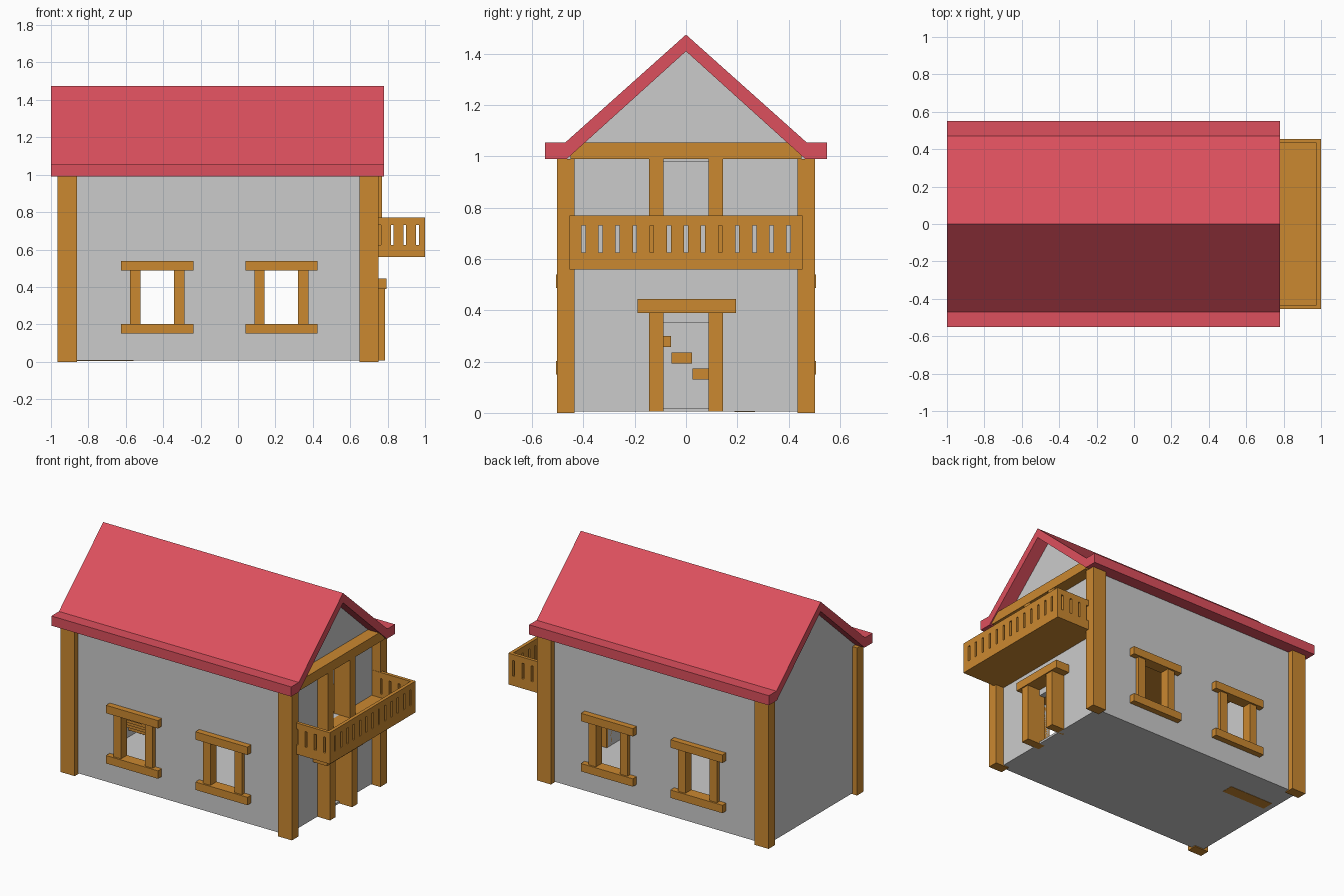
import bpy, bmesh
from mathutils import Vector

if "Cube" in bpy.data.objects:
    bpy.data.objects.remove(bpy.data.objects["Cube"])


def material(name, color):
    m = bpy.data.materials.new(name)
    m.diffuse_color = color
    m.use_nodes = True
    m.node_tree.nodes["Principled BSDF"].inputs["Base Color"].default_value = m.diffuse_color
    return m


WOOD = material("wood", (0.60, 0.25, 0.03, 1))
RED = material("roof_red", (0.72, 0.08, 0.11, 1))


def finish(name, bm, mat=None):
    bmesh.ops.recalc_face_normals(bm, faces=bm.faces)
    me = bpy.data.meshes.new(name)
    bm.to_mesh(me)
    bm.free()
    ob = bpy.data.objects.new(name, me)
    bpy.context.collection.objects.link(ob)
    if mat:
        me.materials.append(mat)
    return ob


def boxes(name, ranges, mat=None):
    """One object from (x0, x1, y0, y1, z0, z1) boxes."""
    bm = bmesh.new()
    for x0, x1, y0, y1, z0, z1 in ranges:
        vs = bmesh.ops.create_cube(bm, size=1)["verts"]
        for v in vs:
            v.co = Vector((x0 + (v.co.x + .5) * (x1 - x0),
                           y0 + (v.co.y + .5) * (y1 - y0),
                           z0 + (v.co.z + .5) * (z1 - z0)))
    return finish(name, bm, mat)


def prism(name, profile, x0, x1, mat=None):
    """Extrude a (y, z) profile along x."""
    bm = bmesh.new()
    f = bm.faces.new([bm.verts.new((x0, y, z)) for y, z in profile])
    ext = bmesh.ops.extrude_face_region(bm, geom=[f])["geom"]
    for v in ext:
        if isinstance(v, bmesh.types.BMVert):
            v.co.x = x1
    return finish(name, bm, mat)


def cut(ob, cutter):
    cutter.hide_render = True
    mod = ob.modifiers.new("cut", 'BOOLEAN')
    mod.operation = 'DIFFERENCE'
    mod.solver = 'EXACT'
    mod.object = cutter
    bpy.context.view_layer.objects.active = ob
    bpy.ops.object.modifier_apply(modifier=mod.name)
    bpy.data.objects.remove(cutter)


def house_profile(w, z0, eave, peak):
    return [(-w, z0), (w, z0), (w, eave), (0, peak), (-w, eave)]


# Hollow house shell with window and door openings
XL, XR, YW = -.93, .69, .467
WINDOWS = (-.432, .232)
walls = prism("walls", house_profile(YW, .006, 1.0, 1.42), XL, XR)
cut(walls, prism("room", house_profile(.43, .02, .98, 1.37), XL + .04, XR - .04))
for cx in WINDOWS:
    cut(walls, boxes("window_hole", [(cx - .1, cx + .1, -.6, .6, .19, .50)]))
cut(walls, boxes("door_hole", [(.6, .8, -.1, .1, .02, .35)]))
cut(walls, boxes("balcony_door_hole", [(.6, .8, -.1, .1, .60, .98)]))

# Roof with flat eaves
half = [(.465, .99), (.55, .99), (.55, 1.055), (.47, 1.055)]
roof = half + [(0, 1.475)] + [(-y, z) for y, z in reversed(half)] + [(0, 1.41)]
prism("roof", roof, -1, .78, RED)

# Corner posts
for xn, x0, x1 in (("left", -.965, -.86), ("right", .65, .752)):
    for yn, y0, y1 in (("front", -.503, -.435), ("back", .435, .503)):
        boxes(f"{yn}_{xn}_post", [(x0, x1, y0, y1, 0, .99)], WOOD)

# Window frames on both long sides
for side, s in (("front", -1), ("back", 1)):
    def span(a, b):
        return min(s * a, s * b), max(s * a, s * b)
    for i, cx in enumerate(WINDOWS):
        parts = []
        for z0 in (.15, .487):
            parts.append((cx - .193, cx + .193, *span(.43, .507), z0, z0 + .053))
        for u in (-1, 1):
            xs = sorted((cx + u * .09, cx + u * .145))
            parts.append((*xs, *span(.43, .495), .203, .487))
        boxes(f"{side}_window_frame_{i + 1}", parts, WOOD)

# Door frames and gable beam
JAMBS = ((-.145, -.088), (.088, .145))
boxes("door_frame",
      [(.65, .785, a, b, .006, .39) for a, b in JAMBS]
      + [(.65, .793, -.19, .195, .39, .445)], WOOD)
boxes("balcony_door_frame", [(.65, .77, a, b, .58, .99) for a, b in JAMBS], WOOD)
boxes("gable_beam", [(.65, .772, -.45, .45, .99, 1.055)], WOOD)

# Upper floor running out to the balcony
boxes("upper_floor", [(-.50, .655, -.43, .43, .56, .60)], WOOD)
boxes("balcony_floor", [(.655, .98, -.44, .44, .56, .60)], WOOD)


# Balcony railing panels pierced by narrow slots
def railing(name, lo, hi, slots, place):
    parts = [place(lo, hi, .56, .625), place(lo, hi, .73, .77)]
    edge = lo
    for c in slots + [hi + .0075]:
        parts.append(place(edge, c - .0075, .625, .73))
        edge = c + .0075
    boxes(name, parts, WOOD)


railing("balcony_front_railing", -.455, .455, [.0667 * i for i in range(-6, 7)],
        lambda a, b, z0, z1: (.977, 1, a, b, z0, z1))
for name, y in (("front", -.455), ("back", .433)):
    railing(f"balcony_{name}_side_railing", .69, .977, [.757, .825, .892, .96],
            lambda a, b, z0, z1, y=y: (a, b, y, y + .022, z0, z1))

# Indoor stairs along the left wall
boxes("stairs", [(-.89, -.56, .19 - .082 * i, .27 - .082 * i,
                  -.008 + .063 * i + .012, .047 + .063 * i) for i in range(9)], WOOD)
